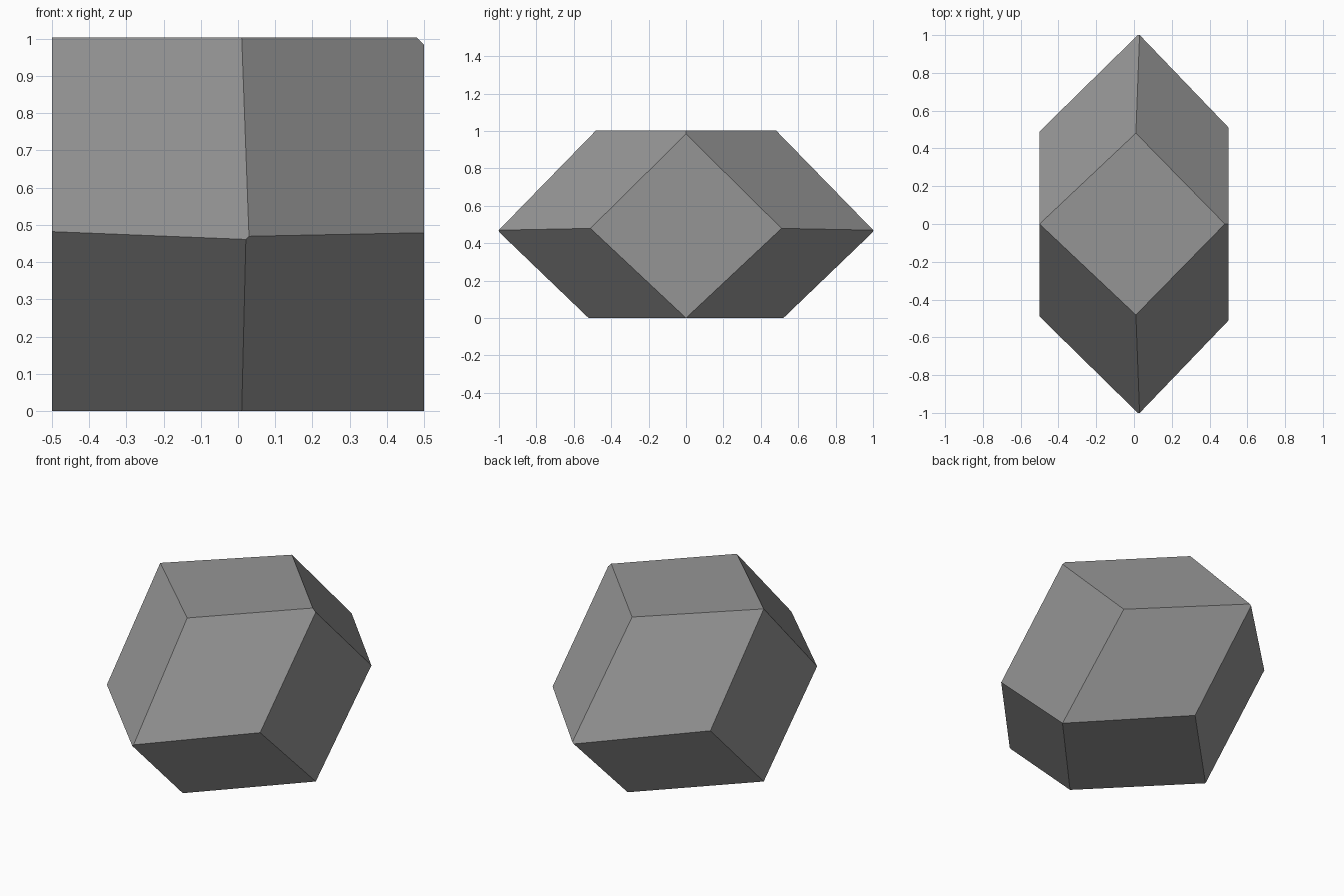
import bpy
import bmesh
from mathutils import Vector

cube = bpy.data.objects.get("Cube")
if cube:
    bpy.data.objects.remove(cube, do_unlink=True)

# Stone colour
grey = bpy.data.materials.new("mid grey")
grey.use_nodes = True
colour = (0.3, 0.3, 0.3, 1)
grey.diffuse_color = colour
grey.node_tree.nodes["Principled BSDF"].inputs["Base Color"].default_value = colour

# Block that the slanted end facets are cut from
TOP = 1.003
bm = bmesh.new()
bmesh.ops.create_cube(bm, size=1)
for v in bm.verts:
    v.co = Vector((v.co.x, v.co.y * 3, (v.co.z + 0.5) * TOP))


def cut(points, side):
    """Slice off everything outside the plane through three points."""
    a, b, c = (Vector((x, y * side, z)) for x, y, z in points)
    normal = (b - a).cross(c - a).normalized()
    if normal.dot(a - Vector((0, 0, 0.5))) < 0:
        normal.negate()
    geom = bm.verts[:] + bm.edges[:] + bm.faces[:]
    bmesh.ops.bisect_plane(bm, geom=geom, plane_co=a, plane_no=normal,
                           dist=1e-5, clear_outer=True)
    bmesh.ops.holes_fill(bm, edges=[e for e in bm.edges if e.is_boundary])


# Corners shared by neighbouring facets
left_side, right_side = (-0.5, 0.49, 0.482), (0.5, 0.511, 0.479)
upper, lower = (0.01, 0.481, TOP), (0.01, 0.521, 0)

# Four slanted facets at each end, mirrored front to back
facets = [
    ((-0.5, 0, TOP), left_side, upper),
    ((0.481, 0, TOP), right_side, upper),
    ((-0.5, 0, 0), left_side, lower),
    ((0.5, 0, 0), right_side, lower),
]
for side in (-1, 1):
    for facet in facets:
        cut(facet, side)

bmesh.ops.remove_doubles(bm, verts=bm.verts[:], dist=0.001)
bmesh.ops.recalc_face_normals(bm, faces=bm.faces[:])

# Finished faceted stone
mesh = bpy.data.meshes.new("faceted_stone")
bm.to_mesh(mesh)
bm.free()
mesh.materials.append(grey)
stone = bpy.data.objects.new("faceted_stone", mesh)
bpy.context.collection.objects.link(stone)
